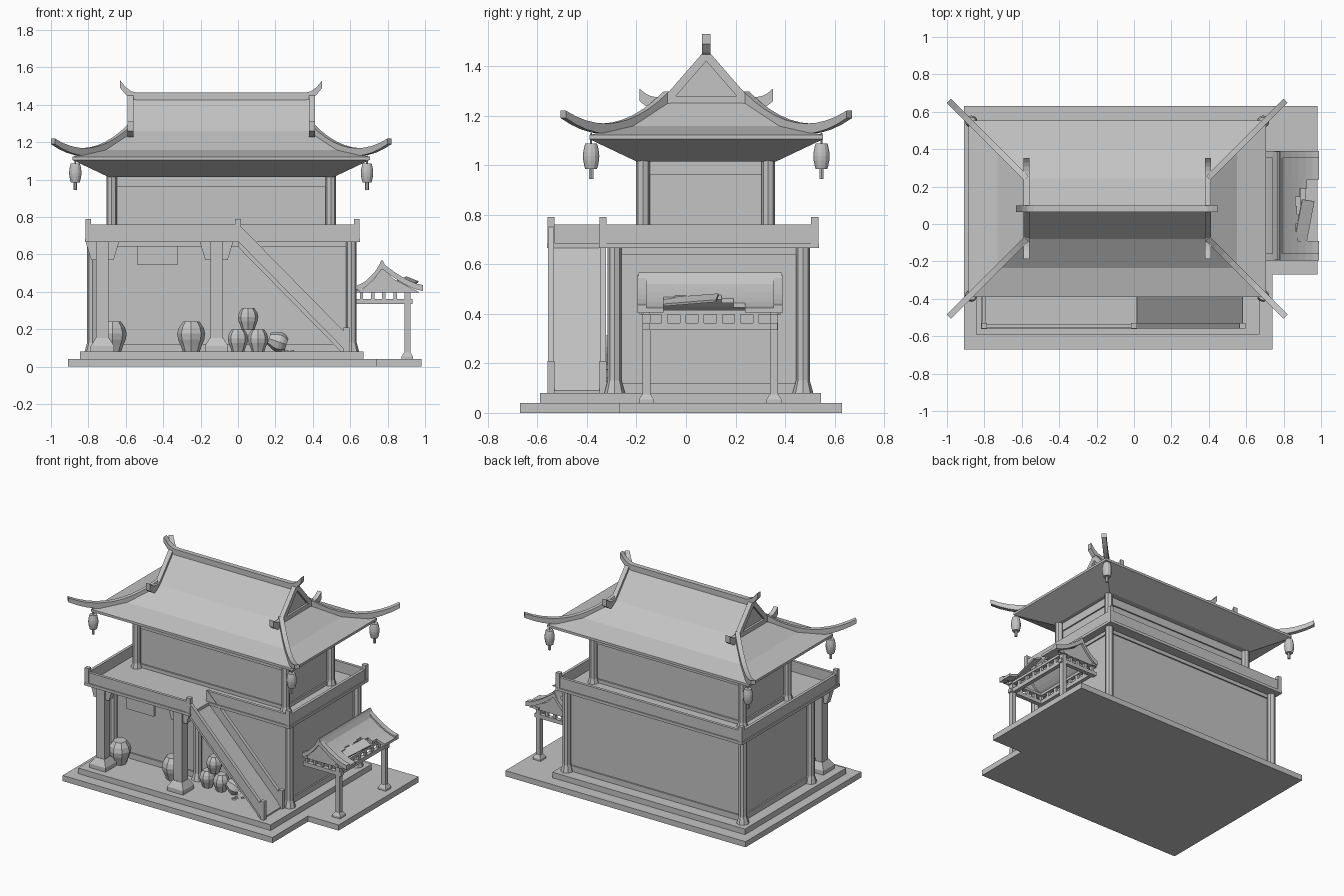
import bpy, bmesh, math, random
from mathutils import Vector, Matrix

cube = bpy.data.objects.get("Cube")
if cube:
    bpy.data.objects.remove(cube, do_unlink=True)

grey = bpy.data.materials.new("plain grey")
grey.use_nodes = True
grey.diffuse_color = (.55, .55, .55, 1)
grey.node_tree.nodes["Principled BSDF"].inputs["Base Color"].default_value = grey.diffuse_color

# Main levels and plan lines
centre_x, centre_y = -.09, .082
slab_top, floor, deck, rail_top = .04, .08, .67, .76
soffit, eave, skirt_top, ridge = 1.015, 1.11, 1.26, 1.445
west, east, back, front, notch = -.8, .635, .52, -.545, -.335
both = (-1, 1)
random.seed(4)


def loft(name, rings, cap=True):
    """Skin a stack of equal-length point rings."""
    bm = bmesh.new()
    loops = [[bm.verts.new(point) for point in ring] for ring in rings]
    for low, high in zip(loops, loops[1:]):
        for i in range(len(low)):
            bm.faces.new((low[i - 1], low[i], high[i], high[i - 1]))
    if cap:
        bm.faces.new(loops[0])
        bm.faces.new(loops[-1])
    bmesh.ops.recalc_face_normals(bm, faces=bm.faces)
    mesh = bpy.data.meshes.new(name)
    bm.to_mesh(mesh)
    bm.free()
    mesh.materials.append(grey)
    part = bpy.data.objects.new(name, mesh)
    bpy.context.collection.objects.link(part)
    return part


def rect(x, y, half_x, half_y, z):
    return [(x - half_x, y - half_y, z), (x + half_x, y - half_y, z),
            (x + half_x, y + half_y, z), (x - half_x, y + half_y, z)]


def block(name, x, y, half_x, half_y, bottom, top):
    return loft(name, [rect(x, y, half_x, half_y, z) for z in (bottom, top)])


def span(name, x0, x1, y0, y1, bottom, top):
    return block(name, (x0 + x1) / 2, (y0 + y1) / 2, abs(x1 - x0) / 2, abs(y1 - y0) / 2, bottom, top)


def extrude(name, points, move):
    points = [Vector(point) for point in points]
    return loft(name, [points, [point + Vector(move) for point in points]])


def ribbon(name, path, start, end, thick, move, steps=10, taper=0):
    """Bar of upright thickness that follows a path, widened sideways by a vector."""
    line = []
    for i in range(steps + 1):
        part = i / steps
        line.append((Vector(path(start + (end - start) * part)), thick * (1 - taper * part)))
    upper = [point + Vector((0, 0, t)) for point, t in line]
    lower = [point - Vector((0, 0, t)) for point, t in line]
    return extrude(name, upper + lower[::-1], move)


def lathe(name, x, y, profile, sides=8, cap=True):
    turns = [math.tau * i / sides for i in range(sides)]
    return loft(name, [[(x + r * math.cos(a), y + r * math.sin(a), z) for a in turns]
                       for r, z in profile], cap)


def round_post(name, x, y, bottom, top, r=.028):
    lathe(name, x, y, [(r, bottom), (r, top)])
    lathe(name + "_foot", x, y, [(r * 1.5, bottom), (r, bottom + .05)])


def square_post(name, x, y, bottom, top, half):
    block(name, x, y, half, half, bottom, top)
    foot, height = half * 1.9, half * 2.2
    loft(name + "_foot", [rect(x, y, foot, foot, bottom), rect(x, y, foot, foot, bottom + height * .4),
                          rect(x, y, half * 1.1, half * 1.1, bottom + height)])


# Stepped base with a bay for the shelter
slab_east, bay_east, bay_front, slab_front, slab_back = .74, .98, -.27, -.67, .63
extrude("ground_slab", [(-.91, slab_front, 0), (slab_east, slab_front, 0), (slab_east, bay_front, 0),
                        (bay_east, bay_front, 0), (bay_east, slab_back, 0), (-.91, slab_back, 0)],
        (0, 0, slab_top))
span("upper_step", -.845, .67, -.59, .545, slab_top, floor)

# Two storeys: walls, sills, head beams and corner columns
for storey, x, y, half_x, half_y, bottom, top, beam in (
        ("ground", -.086, .092, .692, .38, floor, deck, .03),
        ("upper", centre_x, .079, .586, .253, deck, eave - .06, .09)):
    for part, inset, low, high in (("walls", .018, bottom, top), ("sill", .008, bottom, bottom + .04),
                                   ("head_beam", .008, top - beam, top)):
        block(storey + "_" + part, x, y, half_x - inset, half_y - inset, low, high)
    for sx in both:
        for sy in both:
            round_post(storey + "_corner_column", x + sx * half_x, y + sy * half_y, bottom, top)

# Porch columns with brackets, and the hanging sign
porch_y, porch_columns = -.48, (-.725, -.115)
round_post("ground_wall_column", porch_columns[1], -.288, floor, deck)
for x in porch_columns:
    square_post("porch_column", x, porch_y, floor, deck, .033)
    for s in both:
        extrude("porch_bracket", [(x, porch_y - .02, deck), (x + s * .09, porch_y - .02, deck),
                                  (x + s * .06, porch_y - .02, deck - .1), (x, porch_y - .02, deck - .1)],
                (0, .04, 0))
block("hanging_sign", -.43, porch_y, .11, .008, .545, .645)

# Balcony deck, parapet and posts
lip, deck_top = .017, deck + .015
span("balcony_deck", west - lip, east + lip, notch - lip, back + lip, deck - .005, deck_top)
span("porch_deck", west - lip, lip, front - lip, notch - lip, deck - .005, deck_top)
corners = [(0, front), (west, front), (west, back), (east, back), (east, notch), (0, notch)]
for (xa, ya), (xb, yb) in zip(corners, corners[1:]):
    span("parapet", min(xa, xb) - .01, max(xa, xb) + .01, min(ya, yb) - .01, max(ya, yb) + .01, deck, rail_top)
for x, y in corners[:-1]:
    block("parapet_post", x, y, .015, .015, deck, rail_top + .03)

# Stair ramp with solid sides
stair_run = .58


def flight(name, y, width, low, high):
    extrude(name, [(0, y, deck + low), (stair_run, y, floor + low),
                   (stair_run, y, floor + high), (0, y, deck + high)], (0, width, 0))


flight("stair_ramp", front, notch - front, -.03, .01)
for y in (front, notch):
    flight("stair_side", y - .009, .018, 0, .09)
    flight("stair_cap", y - .013, .026, .08, .095)
    block("stair_post", stair_run, y, .015, .015, floor, floor + .13)

# Main roof: soffit, skirt in two pitches, gabled top
eave_x, gable_x = .795, .485
hip_shift = eave_x - .472      # hips run at forty-five degrees
rise = skirt_top - eave
loft("roof_skirt", [rect(centre_x, centre_y, half, half - hip_shift, z) for half, z in (
    (.605, soffit), (eave_x, eave - .005), (eave_x, eave + .012),
    ((eave_x + gable_x) / 2, eave + rise * .32), (gable_x, skirt_top))])
gable_y = gable_x - hip_shift
extrude("gable_roof", [(centre_x - gable_x, centre_y - gable_y, skirt_top), (centre_x - gable_x, centre_y, ridge),
                       (centre_x - gable_x, centre_y + gable_y, skirt_top)], (gable_x * 2, 0, 0))


def ridge_path(d):
    return centre_x + d, centre_y - .017, ridge + 8 * max(abs(d) - .45, 0) ** 2


ribbon("main_ridge", ridge_path, -.54, .54, .02, (0, .034, 0), steps=36)

# Verges, swept hip ridges and lanterns
for sx in both:
    verge_x = centre_x + sx * gable_x
    block("gable_foot_trim", verge_x, centre_y, .015, gable_y, skirt_top - .01, skirt_top + .02)
    for sy in both:
        def verge_path(d):
            return (verge_x - .016, centre_y + sy * d,
                    max(ridge - 1.15 * d, skirt_top - .01) + 7 * max(d - .2, 0) ** 2)

        def hip_path(t):
            side = Vector((sx, -sy, 0)) * .011
            return Vector((centre_x + sx * t, centre_y + sy * (t - hip_shift),
                           eave + .037 + 2 * (t - .73) ** 2)) + side

        ribbon("gable_verge", verge_path, 0, .27, .025, (.032, 0, 0), steps=12)
        ribbon("hip_ridge", hip_path, gable_x, .9, .03, Vector((-sx, sy, 0)) * .022, taper=.5)
        x, y = centre_x + sx * .78, centre_y + sy * .465
        swell = [math.sin(math.pi * i / 6) for i in range(7)]
        lathe("lantern", x, y, [(.024 + .009 * s, eave - .125 + i * .017) for i, s in enumerate(swell)], 12)
        lathe("lantern_cord", x, y, [(.006, eave - .12), (.004, eave + .02)], 6)
        lathe("lantern_tassel", x, y, [(.01, eave - .165), (.01, eave - .11)], 6)

# Side shelter: posts, beams and spacer blocks
post_x, wall_x, top_x = .905, .66, .77
beam, plate = .335, .397
shelter_ends = (-.16, .355)
shelter_y = sum(shelter_ends) / 2
middle = (post_x + wall_x) / 2
for y in shelter_ends:
    square_post("shelter_post", post_x, y, slab_top, plate, .016)
    for z, thick in ((beam, .027), (plate, .018)):
        block("shelter_cross_beam", middle, y, .15, .015, z, z + thick)
    for i in range(5):
        block("shelter_cross_block", wall_x + i * .06, y, .009, .01, beam, plate)
for x in (wall_x, post_x):
    for z, thick, half in ((beam, .027, .26), (plate, .018, .285)):
        block("shelter_long_beam", x, shelter_y, .014, half, z, z + thick)
    for i in range(8):
        block("shelter_long_block", x, shelter_ends[0] + i * .0736, .009, .012, beam, plate)

# Shelter roof: whole inner slope, ragged outer slope
reach = {-1: .13, 1: .22}


def shelter_slope(name, side, y, width, end, thick, lift=0):
    def path(d):
        return top_x + side * d, y, .415 + lift + .12 * max(1 - d / reach[side], 0) ** 1.5
    ribbon(name, path, 0, end, thick, (0, width, 0), steps=6)


start_y, row = shelter_ends[0] - .025, .047
shelter_slope("shelter_inner_slope", -1, start_y, row * 12, reach[-1], .009)
for i in range(12):
    broken = 1 < i < 9
    shelter_slope("shelter_tile_row", 1, start_y + i * row, row,
                  random.uniform(.09, .16) if broken else reach[1], .009)
for y in (start_y - .01, start_y + row * 12 - .026):
    for side in both:
        shelter_slope("shelter_barge", side, y, .036, reach[side], .016, .005)
    extrude("shelter_gable", [(top_x - .12, y + .014, plate), (top_x + .2, y + .014, plate),
                              (top_x + .06, y + .014, .47), (top_x, y + .014, .53),
                              (top_x - .04, y + .014, .47)], (0, .009, 0))
loft("shelter_ridge", [rect(top_x, shelter_y, half, .29, z) for half, z in ((.03, .52), (.012, .55), (.004, .567))])
fallen = block("fallen_tiles", 0, 0, .035, .13, 0, .01)
fallen.data.transform(Matrix.Translation((post_x, 0, .45)) @ Matrix.Rotation(.15, 4, 'X')
                      @ Matrix.Rotation(.35, 4, 'Y') @ Matrix.Rotation(-.2, 4, 'Z'))


# Jars
def jar(name, x, y, z, r, height, cap=True):
    levels = [i / 5 for i in range(6)]
    rings = [(r * (.6 + .4 * math.sin(math.pi * b ** 1.3)), z + height * b) for b in levels]
    return lathe(name, x, y, [(.01, z)] + rings, 8, cap)


for x in (-.67, -.25):
    jar("large_jar", x, -.37, floor, .075, .16)
for i, x in enumerate((0, .054, .107)):
    jar("small_jar", x, -.34, floor + i % 2 * .115, .055, .118)
tipped = jar("broken_jar", 0, 0, 0, .055, .1, cap=False)
tipped.data.transform(Matrix.Translation((.165, -.34, .15)) @ Matrix.Rotation(1.9, 4, 'Y'))
for i in range(4):
    x, y = random.uniform(.24, .3), random.uniform(-.42, -.34)
    lathe("jar_shard", x, y, [(.014, floor), (.011, floor + .008)], 3 + i % 2)
